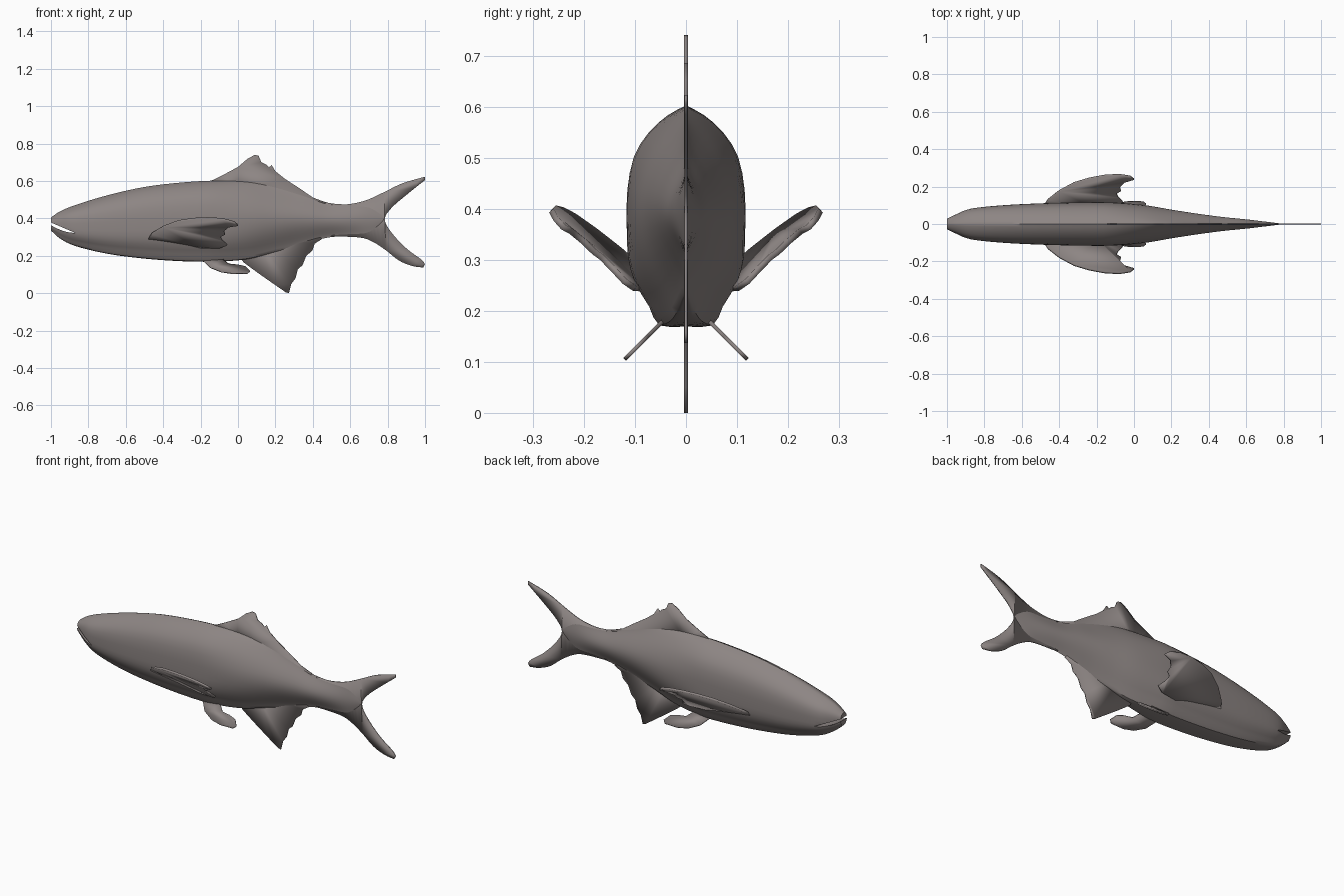
import bpy, bmesh, math
from mathutils import Vector

cube = bpy.data.objects.get("Cube")
if cube:
    bpy.data.objects.remove(cube, do_unlink=True)

skin = bpy.data.materials.new("grey_brown_skin")
skin.use_nodes = True
colour = (0.268, 0.237, 0.23, 1)
skin.diffuse_color = colour
bsdf = skin.node_tree.nodes["Principled BSDF"]
bsdf.inputs["Base Color"].default_value = colour
bsdf.inputs["Roughness"].default_value = 0.7


def make_object(name, bm):
    mesh = bpy.data.meshes.new(name)
    bm.to_mesh(mesh)
    bm.free()
    mesh.materials.append(skin)
    obj = bpy.data.objects.new(name, mesh)
    bpy.context.collection.objects.link(obj)
    return obj


def smooth(obj, degrees=40):
    bpy.ops.object.select_all(action="DESELECT")
    obj.select_set(True)
    bpy.context.view_layer.objects.active = obj
    bpy.ops.object.shade_smooth_by_angle(angle=math.radians(degrees))


def spline(points, steps):
    """Smooth curve through the given points."""
    p = [Vector(q) for q in points]
    p = [2 * p[0] - p[1]] + p + [2 * p[-1] - p[-2]]
    out = []
    for a, b, c, d in zip(p, p[1:], p[2:], p[3:]):
        for i in range(steps):
            t = i / steps
            out.append(b + (c - a) * t / 2 + (2 * a - 5 * b + 4 * c - d) * t * t / 2
                       + (3 * b - a - 3 * c + d) * t ** 3 / 2)
    return out + [p[-2]]


# Body: stations of x, belly height, back height, half width
stations = spline([
    (-1, .335, .405, .028), (-.95, .292, .438, .052), (-.87, .253, .471, .082),
    (-.7, .212, .523, .1), (-.5, .186, .568, .11), (-.3, .172, .592, .115),
    (-.12, .17, .602, .115), (.05, .183, .597, .102), (.2, .222, .57, .077),
    (.35, .264, .53, .054), (.48, .298, .484, .037), (.6, .306, .474, .025),
    (.7, .31, .475, .013), (.78, .37, .43, .003)], 4)
corner = 8  # station at the corner of the mouth
# Half section: width share, height share
section = spline([(0, 0), (.45, .005), (.62, .09), (.86, .2), (.98, .32), (1, .47),
                  (.99, .62), (.88, .77), (.63, .88), (.3, .96), (0, 1)], 2)


def upper_lip(x, z):
    t = (-.87 - x) / .13
    return max(z, .322 + .056 * t)


def lower_lip(x, z):
    t = (-.87 - x) / .13
    return min(z, .322 + .042 * t - .04 * t * (1 - t))


def add_loft(bm, part, limit):
    """Skin the stations of one part; limit flattens it at the mouth."""
    rings = []
    for x, low, high, width in part:
        lens = min(max((x + .15) / .45, 0), 1)
        half = []
        for w, h in section:
            w = w * (1 - lens) + lens * max(math.sin(math.pi * h), 0) ** 1.3
            half.append((w * width, limit(x, low + h * (high - low))))
        loop = half + [(-y, z) for y, z in half[-2:0:-1]]
        rings.append([bm.verts.new((x, y, z)) for y, z in loop])
    for a, b in zip(rings, rings[1:]):
        for i in range(len(a)):
            j = (i + 1) % len(a)
            bm.faces.new((a[i], a[j], b[j], b[i]))
    return rings


bm = bmesh.new()
trunk = add_loft(bm, stations[corner:], lambda x, z: z)
bm.faces.new(trunk[-1])
for lip in (upper_lip, lower_lip):
    jaw = add_loft(bm, stations[:corner + 1], lip)
    bm.faces.new(jaw[0][::-1])
bmesh.ops.remove_doubles(bm, verts=bm.verts, dist=.00001)
smooth(make_object("body", bm))


def fin(name, outline, place, thickness):
    """Thin blade: flat outline placed in space, then thickened."""
    bm = bmesh.new()
    bm.faces.new([bm.verts.new(place(a, b)) for a, b in outline])
    obj = make_object(name, bm)
    solid = obj.modifiers.new("thickness", "SOLIDIFY")
    solid.thickness, solid.offset = thickness, 0
    smooth(obj)


def upright(x, z):
    return (x, 0, z)


# Fins on the centre line
fin("dorsal_fin", [
    (-.15, .598), (-.08, .632), (0, .675), (.05, .718), (.09, .74), (.11, .735),
    (.125, .7), (.155, .685), (.165, .672), (.18, .685), (.2, .652), (.25, .612),
    (.33, .56), (.4, .512), (.47, .485), (.45, .44), (0, .54)], upright, .007)
fin("anal_fin", [
    (0, .21), (.03, .165), (.1, .113), (.2, .043), (.255, .005), (.272, 0),
    (.285, .05), (.308, .08), (.32, .128), (.345, .15), (.365, .2), (.398, .228),
    (.41, .265), (.45, .29), (.4, .34), (.1, .3)], upright, .007)
fin("tail_fin",
    spline([(.5, .478), (.58, .475), (.68, .495), (.78, .54), (.88, .588), (1, .623)], 4)
    + spline([(1, .605), (.9, .525), (.82, .455), (.785, .395), (.82, .325), (.9, .24),
              (.98, .18), (1, .155)], 4)
    + spline([(.99, .137), (.93, .146), (.86, .175), (.79, .23), (.72, .275),
              (.65, .298), (.5, .304)], 4), upright, .006)

# Paired fins on both flanks
pectoral = [
    (-.48, .1), (-.46, .13), (-.4, .177), (-.32, .22), (-.24, .244), (-.16, .259),
    (-.08, .264), (-.02, .255), (0, .24), (-.05, .225), (-.075, .2), (-.07, .18),
    (-.095, .165), (-.085, .145), (-.06, .12), (-.1, .1), (-.2, .085)]
pelvic = [
    (-.19, .178), (-.15, .138), (-.09, .114), (-.03, .105), (.05, .106), (.065, .118),
    (.04, .142), (0, .151), (-.05, .156), (-.08, .18)]
for side, s in (("front", -1), ("back", 1)):
    fin("pectoral_fin_" + side, pectoral,
        lambda x, y: (x, s * y, .25 + .95 * (y - .1) - .13 * (x + .15)), .012)
    fin("pelvic_fin_" + side, pelvic,
        lambda x, z: (x, s * (.05 + (.175 - z)), z), .007)
